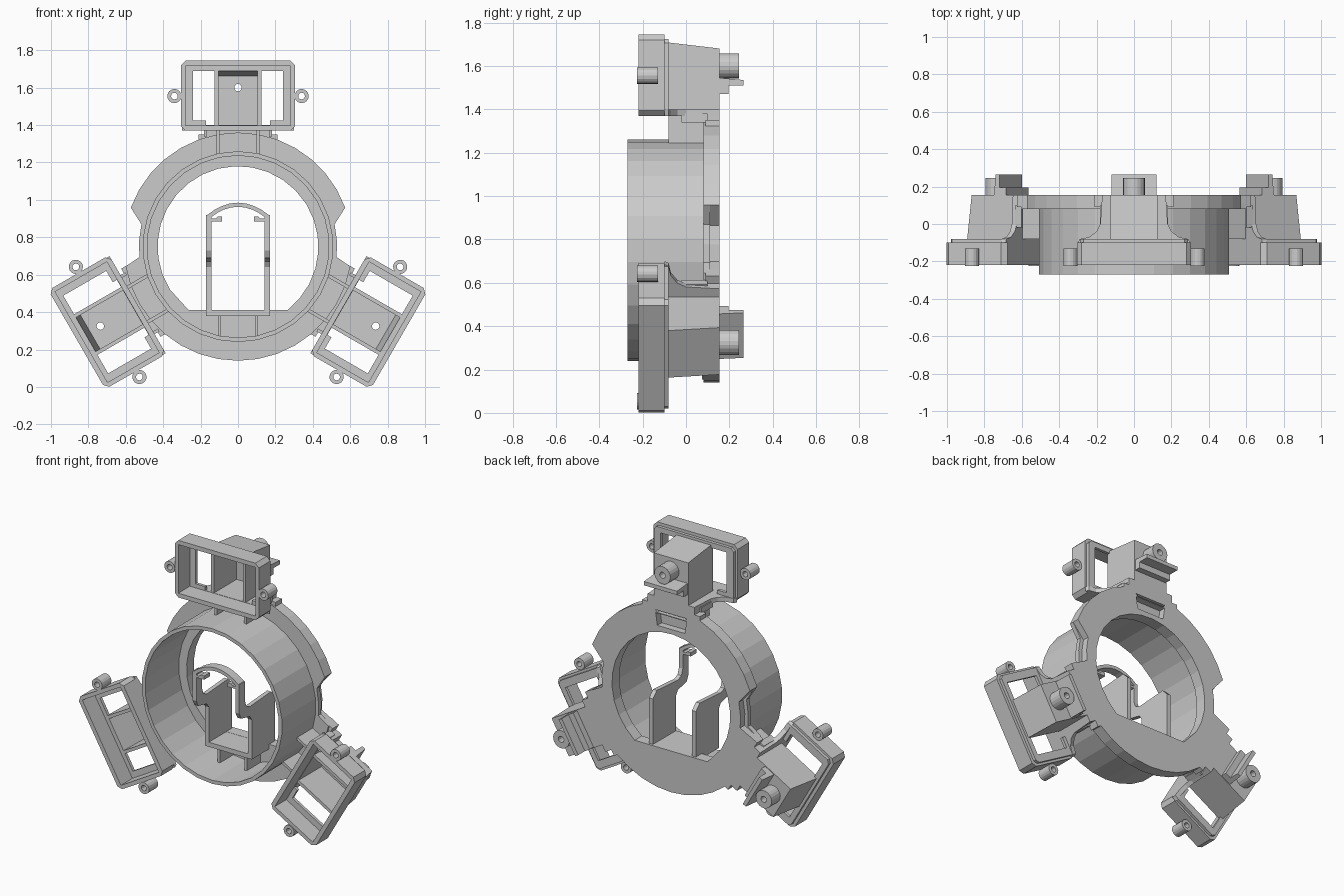
import bpy, bmesh
from math import sin, cos, pi, radians
from mathutils import Matrix, Vector

if "Cube" in bpy.data.objects:
    bpy.data.objects.remove(bpy.data.objects["Cube"])

CZ = 0.75  # height of the ring axis


def circle(r, n=30, cx=0, cz=CZ):
    return [(cx + r * sin(2 * pi * i / n), cz + r * cos(2 * pi * i / n)) for i in range(n)]


def rect(x0, x1, z0, z1):
    return [(x0, z0), (x1, z0), (x1, z1), (x0, z1)]


def cut_rect(x, z0, z1, c):
    return [(-x + c, z0), (x - c, z0), (x, z0 + c), (x, z1 - c),
            (x - c, z1), (-x + c, z1), (-x, z1 - c), (-x, z0 + c)]


def prism(name, loops, lo, hi, axis='y', mat=None):
    """Extrude an outline (first loop) with holes (other loops) along an axis."""
    put = {'x': lambda u, v, w: (w, u, v), 'y': lambda u, v, w: (u, w, v),
           'z': lambda u, v, w: (u, v, w)}[axis]
    bm = bmesh.new()
    edges = []
    for loop in loops:
        vs = [bm.verts.new(put(u, v, lo)) for u, v in loop]
        edges += [bm.edges.new((vs[i - 1], vs[i])) for i in range(len(vs))]
    bmesh.ops.triangle_fill(bm, use_beauty=True, use_dissolve=False, edges=edges)
    ext = bmesh.ops.extrude_face_region(bm, geom=bm.faces[:])
    moved = [g for g in ext['geom'] if isinstance(g, bmesh.types.BMVert)]
    bmesh.ops.translate(bm, verts=moved, vec=Vector(put(0, 0, hi - lo)))
    bmesh.ops.recalc_face_normals(bm, faces=bm.faces[:])
    if mat:
        bm.transform(mat)
    mesh = bpy.data.meshes.new(name)
    bm.to_mesh(mesh)
    bm.free()
    ob = bpy.data.objects.new(name, mesh)
    bpy.context.collection.objects.link(ob)
    return ob


def flange_outline(gap):
    pts = [(a, 0.61) for a in range(20, 161, 10)] + [(a, gap) for a in (167, 177, 186)]
    pts += [(a, 0.61) for a in range(190, 351, 10)] + [(a, gap) for a in (354, 363, 373)]
    return [(r * cos(radians(a)), CZ + r * sin(radians(a))) for a, r in pts]


# main hoop and two-layer back flange with a flat-bottomed opening
prism("hoop", [circle(0.51), circle(0.487)], -0.27, 0.08)
bore = [(0.43 * cos(radians(a)), CZ + 0.43 * sin(radians(a))) for a in range(-52, 233, 12)]
bore = bore[:-1] + [(-bore[0][0], bore[0][1])]
prism("flange_front", [flange_outline(0.53), bore], 0.08, 0.11)
pocket = [(-0.1, 1.21), (0.1, 1.21), (0.115, 1.31), (-0.115, 1.31)]
prism("flange_back", [flange_outline(0.505), bore, pocket], 0.11, 0.155)
prism("arrow_mark", [[(0, 0.155), (0.03, 0.19), (0.012, 0.19), (0.012, 0.22),
                      (-0.012, 0.22), (-0.012, 0.19), (-0.03, 0.19)]], 0.074, 0.08)

# inner cradle: stepped side walls, base, ribs, arch and hooks
wall = [(0.14, 0.38), (0.14, 0.71), (0.10, 0.75), (-0.12, 0.735), (-0.155, 0.75), (-0.17, 0.79),
        (-0.17, 0.92), (-0.23, 0.92), (-0.23, 0.73), (-0.21, 0.69), (-0.12, 0.67),
        (-0.10, 0.64), (-0.10, 0.38)]
for s in (-1, 1):
    prism("cradle_wall", [wall], s * 0.142, s * 0.17, 'x')
    prism("cradle_hook", [[(s * 0.15, 0.885), (s * 0.085, 0.885), (s * 0.085, 0.91),
                           (s * 0.11, 0.91), (s * 0.12, 0.9), (s * 0.15, 0.9)]], -0.23, -0.17)
    prism("cradle_rib", [rect(s * 0.09, s * 0.108, 0.26, 0.385)], -0.06, 0.08)
prism("cradle_base", [rect(-0.17, 0.17, 0.38, 0.41)], -0.10, 0.14)
arc = [i / 8 * 2 - 1 for i in range(9)]
prism("cradle_arch", [[(0.17 * t, 0.985 - 0.07 * t * t) for t in arc]
                      + [(0.15 * t, 0.963 - 0.06 * t * t) for t in reversed(arc)]], -0.23, -0.17)


def pod(m):
    # front frame and its stepped back plate
    prism("pod_frame", [cut_rect(0.305, 1.37, 1.745, 0.025), rect(-0.28, 0.28, 1.398, 1.717)],
          -0.22, -0.10, mat=m)
    window = [(-0.17, 1.40), (0.17, 1.40), (0.17, 1.425), (0.24, 1.425), (0.24, 1.69),
              (-0.24, 1.69), (-0.24, 1.425), (-0.17, 1.425)]
    prism("pod_frame_back", [cut_rect(0.29, 1.375, 1.725, 0.02), window], -0.10, -0.08, mat=m)
    # hollow box behind the frame
    for s in (-1, 1):
        prism("pod_box_side", [[(-0.10, 1.39), (0.155, 1.39), (0.155, 1.68), (-0.10, 1.71)]],
              s * 0.105, s * 0.125, 'x', m)
        # screw ears
        prism("pod_ear", [circle(0.038, 16, s * 0.34, 1.555), circle(0.018, 12, s * 0.34, 1.555)],
              -0.225, -0.13, mat=m)
        # ribs joining pod to hoop
        prism("neck_rib", [rect(s * 0.098, s * 0.116, 1.24, 1.38)], -0.08, 0.09, mat=m)
        prism("neck_tab", [rect(s * 0.165, s * 0.182, 1.34, 1.38)], -0.02, 0.10, mat=m)
    prism("pod_box_roof", [[(-0.10, 1.69), (0.155, 1.66), (0.155, 1.68), (-0.10, 1.71)]],
          -0.125, 0.125, 'x', m)
    hole = circle(0.02, 12, 0, 1.60)
    prism("pod_box_back", [rect(-0.125, 0.125, 1.39, 1.68), hole], 0.135, 0.155, mat=m)
    # curved floor gusset and neck plate
    half = [(0.30, -0.10), (0.29, -0.08), (0.24, -0.07), (0.20, -0.04), (0.18, 0.0), (0.17, 0.155)]
    prism("pod_floor", [half + [(-x, y) for x, y in reversed(half)]], 1.37, 1.40, 'z', m)
    prism("neck_plate", [[(-0.21, 1.29), (0.21, 1.29), (0.21, 1.35), (0.17, 1.35), (0.17, 1.40),
                          (-0.17, 1.40), (-0.17, 1.35), (-0.21, 1.35)],
                         [(-0.1, 1.29 + 0.005), (0.1, 1.295), (0.115, 1.31), (-0.115, 1.31)]],
          0.09, 0.155, mat=m)
    # rear boss with its shelf
    prism("pod_boss", [circle(0.058, 20, 0, 1.60), hole], 0.155, 0.245, mat=m)
    prism("pod_shelf", [[(0.15, 1.47), (0.195, 1.47), (0.195, 1.51), (0.265, 1.51),
                         (0.265, 1.535), (0.15, 1.545)]], -0.12, 0.12, 'x', m)


# three pods spaced evenly around the ring
for k in range(3):
    pod(Matrix.Translation((0, 0, CZ)) @ Matrix.Rotation(2 * pi * k / 3, 4, 'Y')
        @ Matrix.Translation((0, 0, -CZ)))
